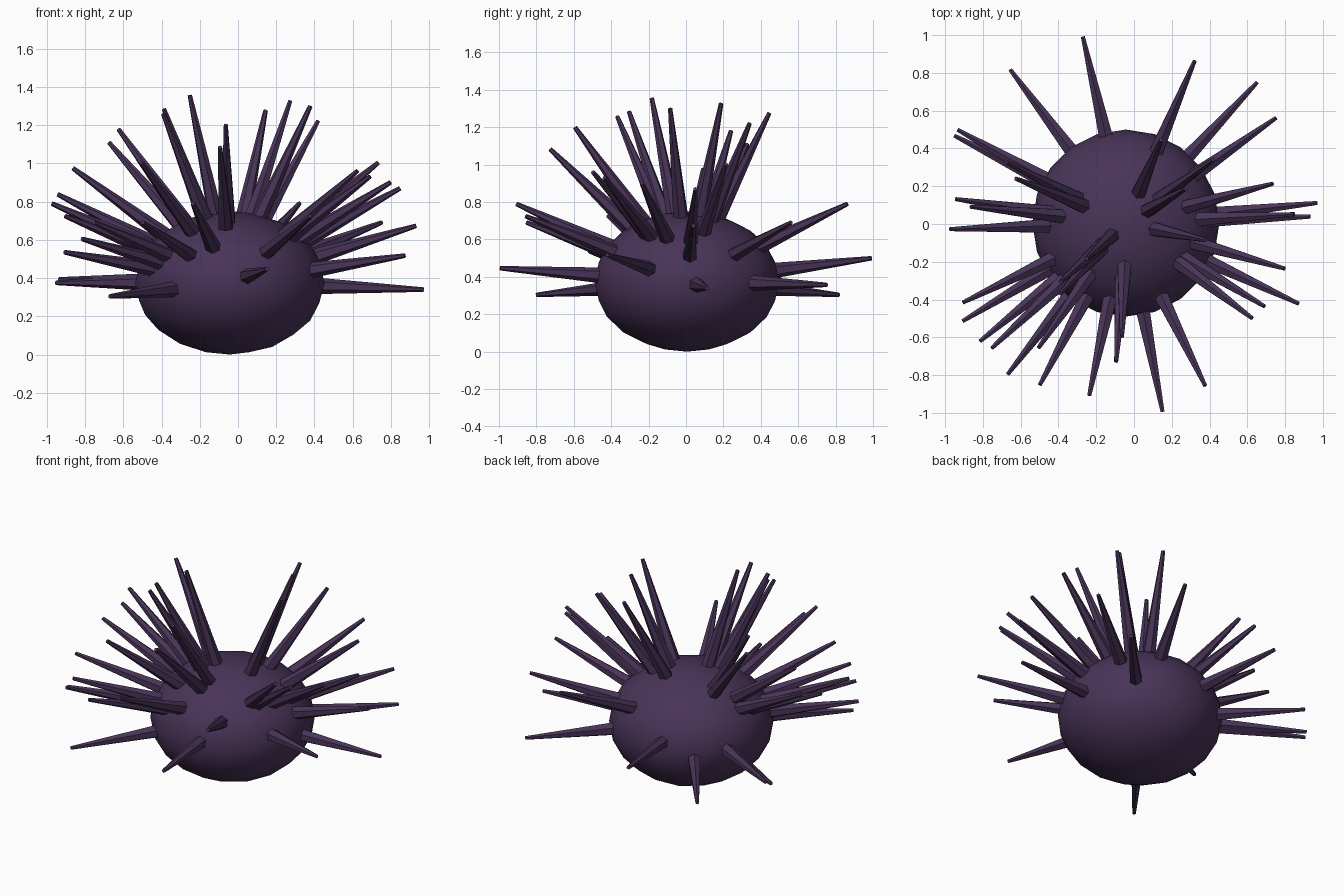
import bpy
from math import radians, cos, sin
from mathutils import Vector

if "Cube" in bpy.data.objects:
    bpy.data.objects.remove(bpy.data.objects["Cube"], do_unlink=True)

CENTRE = Vector((-0.043, 0.005, 0.375))
RADII = Vector((0.495, 0.495, 0.375))
REACH = 1.02          # every spine tip lies on a sphere of this radius
BASE_RADIUS = 0.042
TIP_RADIUS = 0.012


def make_material(name, colour):
    material = bpy.data.materials.new(name)
    material.use_nodes = True
    material.diffuse_color = colour
    shader = material.node_tree.nodes["Principled BSDF"]
    shader.inputs["Base Color"].default_value = colour
    shader.inputs["Roughness"].default_value = 0.8
    return material


dark_purple = make_material("dark purple", (0.066, 0.034, 0.098, 1))

# Squashed round body, smooth shaded
bpy.ops.mesh.primitive_ico_sphere_add(subdivisions=3, radius=1, location=CENTRE)
body = bpy.context.object
body.name = "body"
body.scale = RADII
bpy.ops.object.transform_apply(location=False, rotation=False, scale=True)
bpy.ops.object.shade_smooth()
body.data.materials.append(dark_purple)


def add_spine(name, azimuth, elevation):
    """Faceted tapering spine that radiates from the body centre."""
    a, e = radians(azimuth), radians(elevation)
    direction = Vector((cos(a) * cos(e), sin(a) * cos(e), sin(e)))
    scaled = Vector([d / r for d, r in zip(direction, RADII)])
    start = 0.96 / scaled.length      # just under the body surface
    bpy.ops.mesh.primitive_cone_add(
        vertices=6, radius1=BASE_RADIUS, radius2=TIP_RADIUS,
        depth=REACH - start,
        location=CENTRE + direction * (start + REACH) / 2,
        rotation=direction.to_track_quat("Z", "Y").to_euler())
    spine = bpy.context.object
    spine.name = name
    spine.data.materials.append(dark_purple)


# Spine directions as (azimuth, elevation) in degrees, grouped by zone
spines = {
    "crown_spine": [(-138, 74), (-138, 63), (-133, 60), (67, 62), (30, 69),
                    (-12, 65), (36, 56), (158, 52), (153, 46), (-92, 54),
                    (-94, 44)],
    "left_spine": [(35, 18), (15, 38), (6, -2), (2, 17), (3, 29), (-16, 31),
                   (-25, 8), (-31, 33), (-37, 35)],
    "front_spine": [(-64, 20), (-79, 4), (-102, 24), (-118, 18), (-128, -4),
                    (-125, 38)],
    "right_spine": [(-137, 18), (-141, 13), (-149, 9), (-154, 20), (-178, 24),
                    (172, 27), (174, 36), (151, 1), (153, 0)],
    "back_spine": [(103, 7), (127, -4), (67, 24), (47, -1)],
}
for zone, directions in spines.items():
    for number, (azimuth, elevation) in enumerate(directions, 1):
        add_spine(f"{zone}_{number}", azimuth, elevation)
